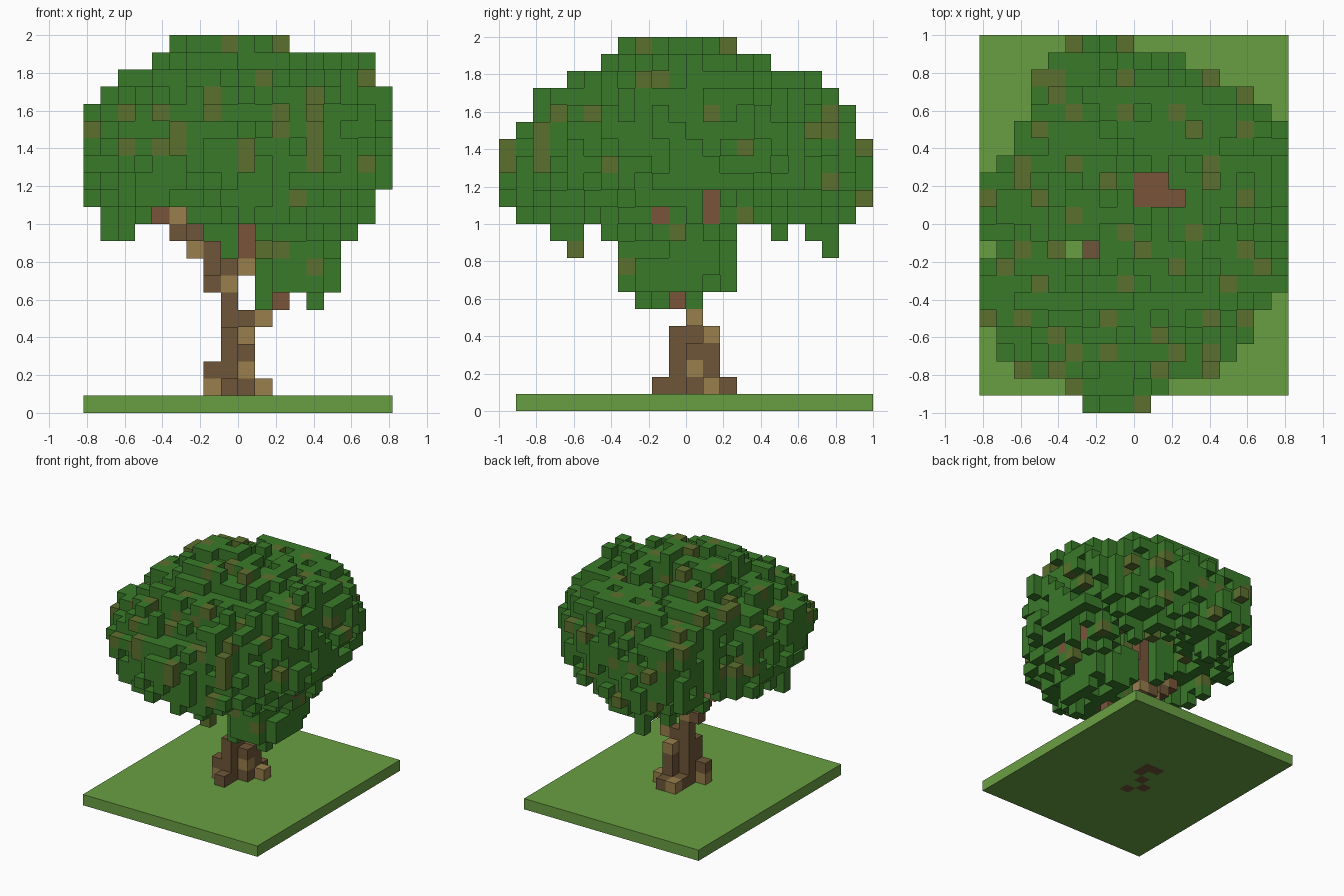
import bpy
import random
from mathutils import Vector

random.seed(5)
if "Cube" in bpy.data.objects:
    bpy.data.objects.remove(bpy.data.objects["Cube"])

UNIT = 1 / 11                       # edge of one block
ORIGIN = Vector((-9 * UNIT, -1, 0))  # corner of block (0, 0, 0)


def linear(c):
    c /= 255
    return c / 12.92 if c <= 0.04045 else ((c + 0.055) / 1.055) ** 2.4


def make_material(name, rgb):
    mat = bpy.data.materials.new(name)
    mat.use_nodes = True
    colour = [linear(c) for c in rgb] + [1]
    mat.diffuse_color = colour
    mat.node_tree.nodes["Principled BSDF"].inputs["Base Color"].default_value = colour
    return mat


MATERIALS = {name: make_material(name, rgb) for name, rgb in {
    "grass green": (105, 159, 67),
    "leaf green": (58, 122, 42),
    "leaf olive": (92, 112, 46),
    "bark brown": (110, 86, 56),
    "bark tan": (152, 126, 76),
    "branch brown": (122, 85, 58),
}.items()}

AXES = [Vector(v) for v in ((1, 0, 0), (0, 1, 0), (0, 0, 1))]
SIDES = [(axis, sign) for axis in range(3) for sign in (-1, 1)]


def beside(cell, axis, sign):
    return tuple(c + sign * (n == axis) for n, c in enumerate(cell))


def build_blocks(name, cells, solid):
    """Mesh of the outer faces of cells, {position: material name}."""
    names = sorted(set(cells.values()))
    index, faces, slots = {}, [], []
    for cell, colour in cells.items():
        for axis, sign in SIDES:
            if beside(cell, axis, sign) in solid:
                continue
            u, v = AXES[(axis + 1) % 3], AXES[(axis + 2) % 3]
            base = Vector(cell) + AXES[axis] * max(sign, 0)
            corners = [base, base + u, base + u + v, base + v][::sign]
            faces.append([index.setdefault(tuple(p), len(index)) for p in corners])
            slots.append(names.index(colour))
    mesh = bpy.data.meshes.new(name)
    mesh.from_pydata([Vector(p) * UNIT + ORIGIN for p in index], [], faces)
    for n in names:
        mesh.materials.append(MATERIALS[n])
    mesh.polygons.foreach_set("material_index", slots)
    mesh.update()
    bpy.context.collection.objects.link(bpy.data.objects.new(name, mesh))


def lines_along(axis, cells):
    """Sort cells into straight lines along an axis."""
    lines = {}
    for cell in sorted(cells):
        lines.setdefault(cell[:axis] + cell[axis + 1:], []).append(cell)
    return lines


# Trunk and roots: (x, y) blocks on each layer, a few of them pale
ROOTS = [(8, 13), (9, 13), (9, 12), (8, 11), (8, 9), (7, 10)]
CORE = [(8, 10), (8, 11), (9, 12), (9, 11)]
TRUNK = [ROOTS, ROOTS + CORE + [(10, 12), (8, 12)], CORE + [(7, 10)],
         CORE, CORE[:3], [(8, 11), (9, 11), (10, 11)], [(8, 11)],
         [(7, 11), (8, 11)], [(7, 10), (8, 11), (8, 12)]]
PALE = [(7, 10, 1), (10, 12, 1), (8, 13, 1), (9, 11, 2), (9, 12, 4),
        (10, 11, 5), (8, 11, 7)]
trunk = {(i, j, k): "bark tan" if (i, j, k) in PALE else "bark brown"
         for k, layer in enumerate(TRUNK) for i, j in layer}

# Side branch rising to the right, middle branch rising into the crown
branches = {(7, 10, 9): "bark brown", (6, 10, 9): "bark tan",
            (6, 9, 10): "bark brown", (5, 10, 10): "bark brown",
            (5, 10, 11): "bark tan", (4, 10, 11): "branch brown",
            (11, 10, 6): "branch brown", (9, 12, 8): "bark tan"}
for k in range(9, 19):
    branches[9, 12, k] = "branch brown"
TWIGS = [(9, 13), (10, 13), (11, 12), (9, 12)]
for i, j in TWIGS + [(10, 12)]:
    branches[i, j, 18] = "branch brown"

# Branch tips showing on the left of the crown
TIPS = [(15, 12, 11), (15, 12, 12), (15, 9, 11)]
branches.update((tip, "branch brown") for tip in TIPS)

# Crown: extent of every layer in x and y, and of every row seen from above
LAYERS = {21: (5, 11, 7, 13), 20: (4, 12, 6, 15), 19: (2, 16, 4, 18),
          18: (1, 17, 2, 19), 17: (0, 17, 2, 20), 16: (0, 17, 1, 20),
          15: (0, 17, 0, 21), 14: (0, 17, 0, 21), 13: (0, 17, 0, 21),
          12: (0, 16, 0, 21), 11: (1, 16, 1, 20), 10: (7, 15, 8, 13),
          9: (8, 14, 7, 13), 8: (10, 14, 7, 13), 7: (10, 14, 7, 13)}
ROWS = [(6, 9), (5, 10), (2, 13), (1, 14), (1, 15), (0, 15), (0, 16), (0, 17),
        (0, 17), (1, 17), (0, 17), (0, 17), (0, 17), (0, 17), (1, 17), (2, 17),
        (2, 17), (3, 16), (3, 15), (3, 13), (4, 11), (5, 8)]


def squareness(k):
    """Full outline at mid height, rounder towards the underside."""
    return min(3.1, 1.5 + 0.4 * (k - 11)) if 11 <= k <= 17 else 2.5


def is_open(cell):
    """Places kept free of leaves, where the branches show."""
    i, j, k = cell
    above_branch = (i, j) in TWIGS + [(5, 9), (6, 9)]
    before_trunk = k < 11 and i < 10 and j < 13
    before_limb = k == 11 and i in (4, 5) and j < 10
    before_tip = i > 15 and (15, j, k) in TIPS
    hollow = k > 10 and (((i - 7) / 5.5) ** 2 + ((j - 11.5) / 6.5) ** 2
                         + ((k - 11) / 3) ** 2 < 1)
    return above_branch or before_trunk or before_limb or before_tip or hollow


full = {(i, j, 20) for i in range(13, 17) for j in range(9, 12)}  # top knob
for k, (x0, x1, y0, y1) in LAYERS.items():
    p = squareness(k)
    for i in range(x0, x1 + 1):
        for j in range(y0, y1 + 1):
            dx = abs(2 * i - x0 - x1) / (x1 - x0 + 1)
            dy = abs(2 * j - y0 - y1) / (y1 - y0 + 1)
            if dx ** p + dy ** p <= 1 and ROWS[j][0] <= i <= ROWS[j][1]:
                full.add((i, j, k))
full = {cell for cell in full if not is_open(cell)}

# Ragged surface: drop some of the outer blocks, but keep the outline closed
leaves = set()
for cell in sorted(full):
    outer = any(beside(cell, *side) not in full for side in SIDES)
    loss = 0.38 if cell[2] > 10 else 0.15
    if not (outer and random.random() < loss):
        leaves.add(cell)
for axis in range(3):
    for line in lines_along(axis, full).values():
        if leaves.isdisjoint(line):
            leaves.add(random.choice(line))

# Hanging tufts: column and lowest layer
for i, j, low in [(1, 7, 10), (2, 6, 10), (10, 4, 9), (10, 3, 10), (13, 6, 10),
                  (7, 19, 9), (7, 18, 10), (13, 16, 10), (13, 8, 6),
                  (10, 9, 6), (10, 11, 6), (10, 8, 6), (8, 13, 9), (7, 13, 10)]:
    leaves.update((i, j, k) for k in range(low, 15))
leaves -= set(trunk) | set(branches)
crown = {cell: "leaf olive" if random.random() < 0.14 else "leaf green"
         for cell in sorted(leaves)}

# Olive leaves on the three main sides: axis, end of the line, positions
OLIVE_LEFT = [(10, 20), (12, 20), (12, 19), (16, 19), (17, 18), (19, 18),
              (2, 17), (12, 17), (19, 17), (2, 16), (19, 16), (14, 15), (0, 14),
              (2, 14), (6, 14), (21, 14), (19, 13), (3, 12), (14, 11), (10, 10),
              (7, 9), (7, 8)]
OLIVE_FRONT = [(4, 20), (6, 20), (15, 20), (13, 19), (2, 18), (7, 18), (16, 18),
               (3, 17), (9, 17), (2, 16), (7, 16), (11, 16), (4, 15), (5, 15),
               (13, 15), (9, 14), (13, 14), (16, 14), (12, 12), (10, 9), (11, 9),
               (13, 8)]
OLIVE_TOP = [(5, 21), (8, 21), (3, 19), (4, 19), (8, 19), (13, 19), (4, 18),
             (15, 18), (5, 17), (8, 17), (11, 17), (3, 16), (12, 16), (15, 16),
             (2, 14), (5, 14), (13, 14), (2, 13), (7, 13), (13, 13), (0, 12),
             (3, 12), (15, 12), (5, 11), (8, 10), (12, 10), (2, 9), (4, 9),
             (9, 9), (15, 9), (1, 8), (11, 8), (16, 8), (3, 7), (8, 7), (14, 7),
             (0, 5), (2, 5), (7, 5), (13, 5), (15, 5), (4, 4), (10, 4), (5, 3),
             (7, 3), (11, 3), (13, 3), (2, 2), (4, 2), (10, 2), (13, 2), (5, 1),
             (9, 0)]
for axis, end, olive in ((0, -1, OLIVE_LEFT), (1, 0, OLIVE_FRONT), (2, -1, OLIVE_TOP)):
    for spot, line in lines_along(axis, crown).items():
        crown[line[end]] = "leaf olive" if spot in olive else "leaf green"

# Ground slab, with the roots running through it
ground = {(i, j, 0): "grass green" for i in range(18) for j in range(1, 22)
          if (i, j, 0) not in trunk}

solid = set(trunk) | set(branches) | set(crown) | set(ground)
for name, cells in (("ground", ground), ("trunk", trunk),
                    ("branches", branches), ("crown", crown)):
    build_blocks(name, cells, solid)
